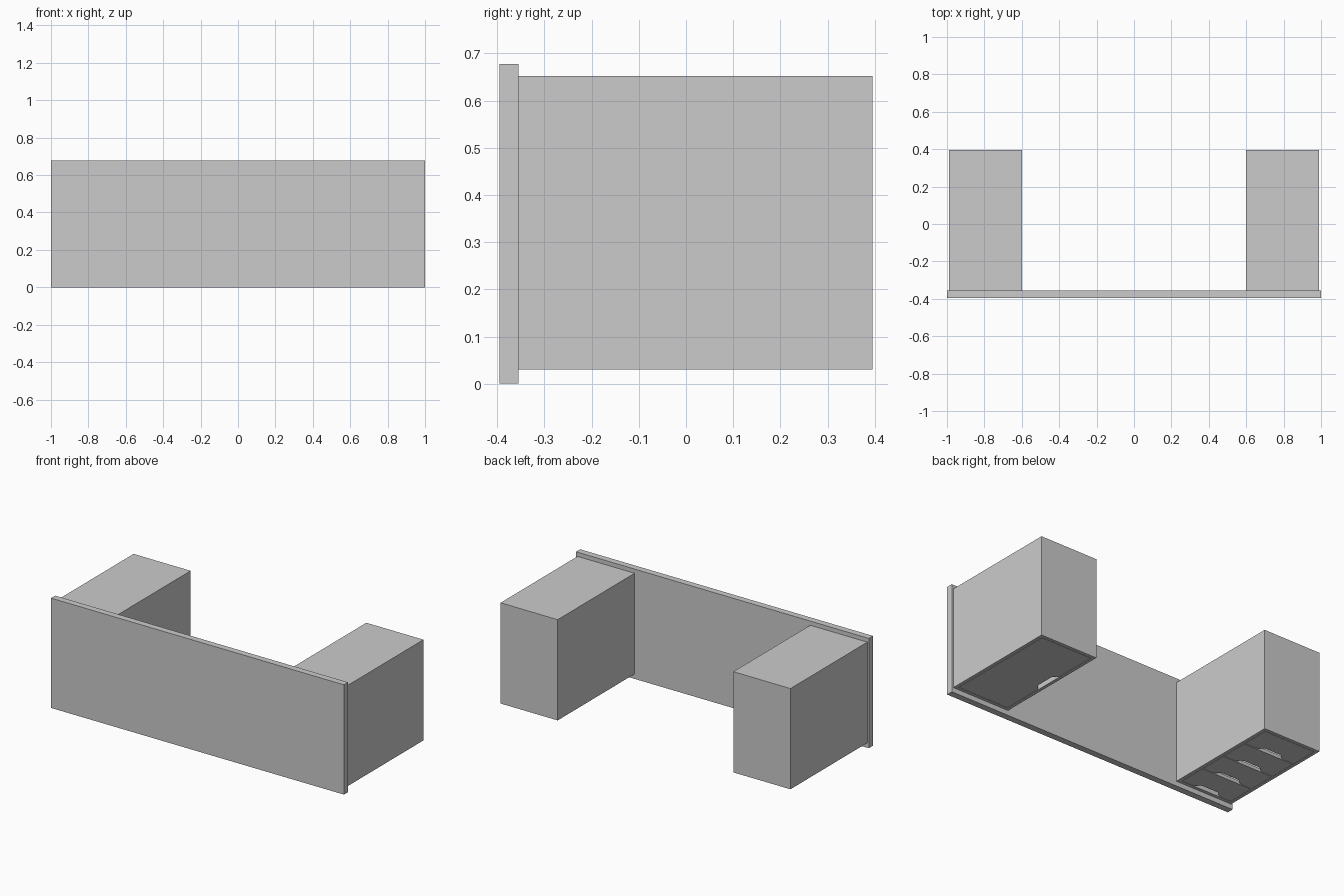
import bpy, bmesh, math

if "Cube" in bpy.data.objects:
    bpy.data.objects.remove(bpy.data.objects["Cube"])

T = 0.02                      # board thickness
GAP = 0.004                   # gap around fronts
Y0, Y1 = -0.355, 0.395        # pedestal extent away from the desk top
Z0, Z1 = 0.03, 0.652          # pedestal front and back
XI, XO = 0.60, 0.99           # pedestal inner and outer sides


def finish(name, bm):
    bmesh.ops.recalc_face_normals(bm, faces=bm.faces)
    me = bpy.data.meshes.new(name)
    bm.to_mesh(me)
    bm.free()
    ob = bpy.data.objects.new(name, me)
    bpy.context.collection.objects.link(ob)
    return ob


def box(name, x0, x1, y0, y1, z0, z1):
    bm = bmesh.new()
    bmesh.ops.create_cube(bm, size=1)
    for v in bm.verts:
        v.co = ((x0 + x1) / 2 + v.co.x * (x1 - x0),
                (y0 + y1) / 2 + v.co.y * (y1 - y0),
                (z0 + z1) / 2 + v.co.z * (z1 - z0))
    return finish(name, bm)


def front(name, w, h, place, cut_w=0.20, flat=0.10, depth=0.03, steps=8):
    """Flat board with a curved finger cut-out in the middle of its +v edge."""
    ramp = (cut_w - flat) / 2
    right = []
    for i in range(steps + 1):
        t = i / steps
        right.append((cut_w / 2 - ramp * t,
                      h / 2 - depth * (1 - math.cos(math.pi * t)) / 2))
    left = [(-u, v) for u, v in reversed(right)]
    pts = [(-w / 2, -h / 2), (w / 2, -h / 2), (w / 2, h / 2)] + right + left + [(-w / 2, h / 2)]
    bm = bmesh.new()
    face = bm.faces.new([bm.verts.new((*place(u, v), Z0)) for u, v in pts])
    ext = bmesh.ops.extrude_face_region(bm, geom=[face])
    for g in ext["geom"]:
        if isinstance(g, bmesh.types.BMVert):
            g.co.z += T
    return finish(name, bm)


# Desk top, standing on its long edge
box("desk_top", -1, 1, -0.395, Y0, 0, 0.678)

# Two pedestal carcasses, open towards the floor
for side, s in (("left", -1), ("right", 1)):
    def panel(part, a, b, y0, y1, z0, z1):
        x0, x1 = sorted((s * a, s * b))
        box(f"{side}_{part}", x0, x1, y0, y1, z0, z1)
    panel("inner_side", XI, XI + T, Y0, Y1, Z0, Z1)
    panel("outer_side", XO - T, XO, Y0, Y1, Z0, Z1)
    panel("carcass_top", XI + T, XO - T, Y0, Y0 + T, Z0, Z1)
    panel("carcass_base", XI + T, XO - T, Y1 - T, Y1, Z0, Z1)
    panel("back_panel", XI + T, XO - T, Y0 + T, Y1 - T, Z1 - T, Z1)

# Four drawer fronts in the left pedestal
cx = (XI + XO) / 2
inner_w = XO - XI - 2 * T
inner_h = Y1 - Y0 - 2 * T
pitch = inner_h / 4
for i in range(4):
    cy = Y0 + T + pitch * (i + 0.5)
    front(f"drawer_front_{i + 1}", inner_w - GAP, pitch - GAP,
          lambda u, v: (-cx + u, cy - v))

# One door in the right pedestal, cut-out on its inner edge
front("door", inner_h - GAP, inner_w - GAP,
      lambda u, v: (cx - v, (Y0 + Y1) / 2 + u))
